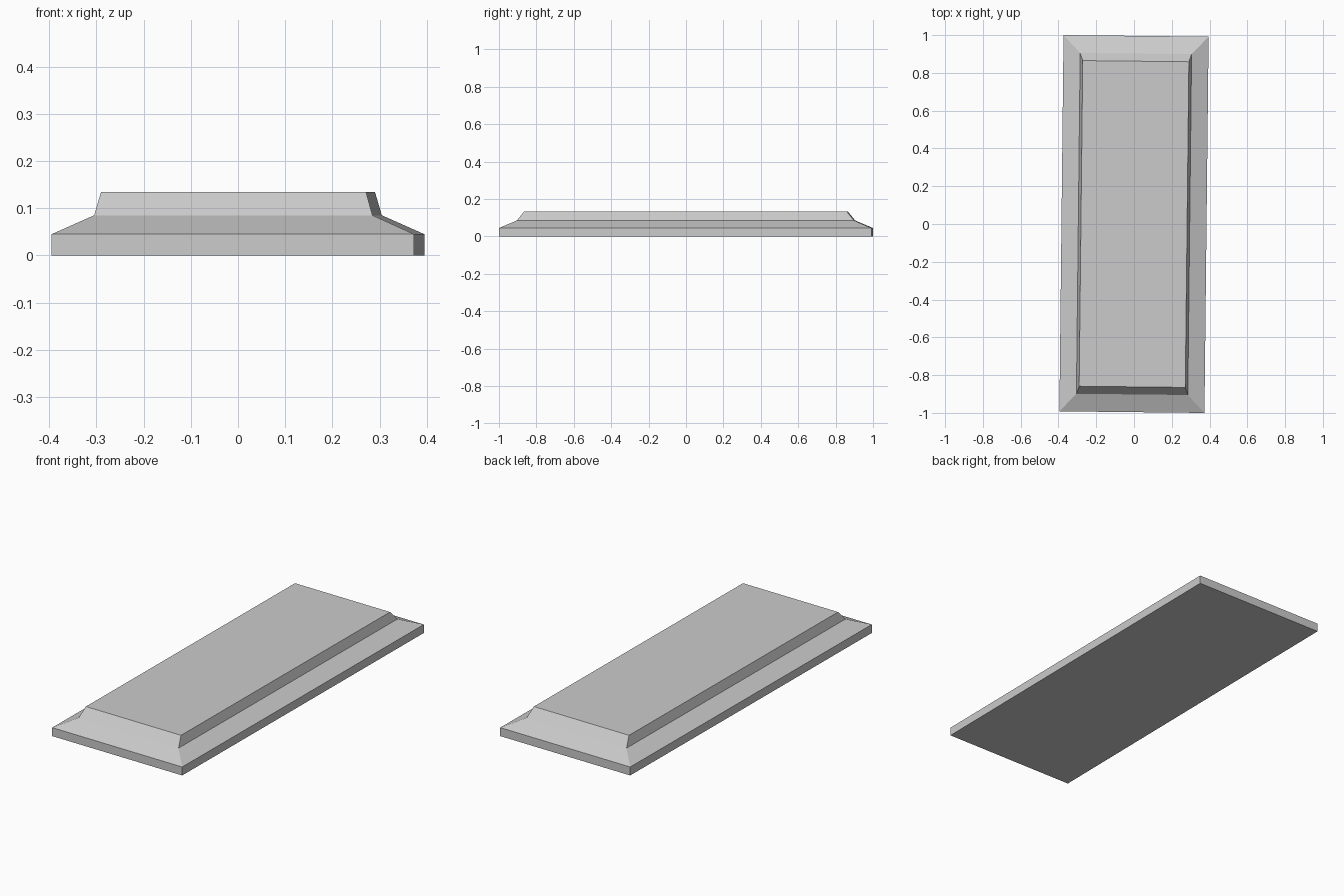
import bpy
import bmesh
from mathutils import Matrix

old = bpy.data.objects.get("Cube")
if old:
    bpy.data.objects.remove(old, do_unlink=True)

# One plain grey finish
GREY = (0.6, 0.6, 0.6, 1)
grey = bpy.data.materials.new("plain grey")
grey.use_nodes = True
grey.diffuse_color = GREY
grey.node_tree.nodes["Principled BSDF"].inputs["Base Color"].default_value = GREY

# Rectangular sections from the base up: half width, half length, height
SECTIONS = [
    (0.384, 0.996, 0.0),      # underside
    (0.384, 0.996, 0.045),    # top of the upright rim
    (0.295, 0.902, 0.085),    # top of the shallow slope
    (0.281, 0.862, 0.134),    # raised flat top
]
CORNERS = [(-1, -1), (1, -1), (1, 1), (-1, 1)]

# Stepped slab: join the sections with walls, then cap both ends
bm = bmesh.new()
rings = [[bm.verts.new((sx * w, sy * l, z)) for sx, sy in CORNERS]
         for w, l, z in SECTIONS]
for low, high in zip(rings, rings[1:]):
    for i in range(4):
        j = (i + 1) % 4
        bm.faces.new((low[i], low[j], high[j], high[i]))
bm.faces.new(reversed(rings[0]))
bm.faces.new(rings[-1])

# The slab lies very slightly turned
bm.transform(Matrix.Rotation(-0.011, 4, 'Z'))
bmesh.ops.recalc_face_normals(bm, faces=bm.faces)

mesh = bpy.data.meshes.new("stepped_slab")
bm.to_mesh(mesh)
bm.free()
mesh.materials.append(grey)
slab = bpy.data.objects.new("stepped_slab", mesh)
bpy.context.collection.objects.link(slab)
